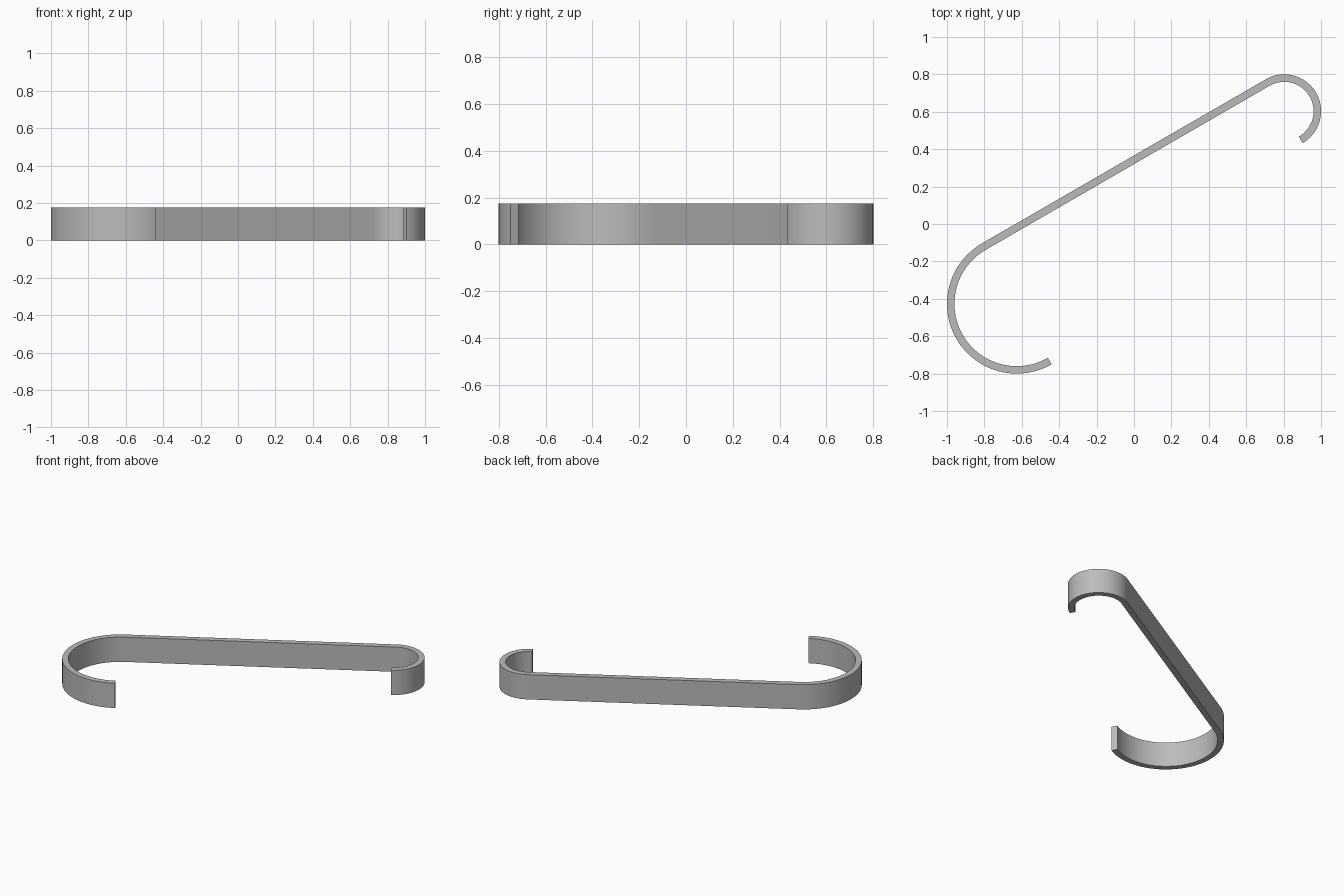
import bpy
import bmesh
from math import cos, sin, radians

cube = bpy.data.objects.get("Cube")
if cube:
    bpy.data.objects.remove(cube, do_unlink=True)

HEIGHT = 0.176
THICK = 0.04
STEPS = 48
BIG, SMALL = 0.373, 0.197          # outer radii of the two hooks


def arc(center, radius, start, end):
    """Points along a circular arc, angles in degrees."""
    angles = [radians(start + (end - start) * i / STEPS) for i in range(STEPS + 1)]
    return [(center[0] + radius * cos(a), center[1] + radius * sin(a)) for a in angles]


def strip_side(inset):
    """One side of the strip: large hook, straight shank, small hook."""
    large = arc((BIG - 1, BIG - 0.8), BIG - inset, -60, -240)
    small = arc((1 - SMALL, 0.8 - SMALL), SMALL - inset, 120, -60)
    return large + small


# Plain grey metal
grey = bpy.data.materials.new("grey metal")
grey.use_nodes = True
color = (0.5, 0.5, 0.5, 1)
grey.diffuse_color = color
grey.node_tree.nodes["Principled BSDF"].inputs["Base Color"].default_value = color

# Flat bent strip, extruded upward
bm = bmesh.new()
outer = [bm.verts.new((x, y, 0)) for x, y in strip_side(0)]
inner = [bm.verts.new((x, y, 0)) for x, y in strip_side(THICK)]
for i in range(len(outer) - 1):
    bm.faces.new((outer[i], outer[i + 1], inner[i + 1], inner[i]))
result = bmesh.ops.extrude_face_region(bm, geom=bm.faces[:])
top = [v for v in result["geom"] if isinstance(v, bmesh.types.BMVert)]
bmesh.ops.translate(bm, verts=top, vec=(0, 0, HEIGHT))
bmesh.ops.recalc_face_normals(bm, faces=bm.faces[:])

mesh = bpy.data.meshes.new("s_hook")
bm.to_mesh(mesh)
bm.free()
mesh.materials.append(grey)
hook = bpy.data.objects.new("s_hook", mesh)
bpy.context.collection.objects.link(hook)

# Smooth bends with crisp strip edges
bpy.ops.object.select_all(action="DESELECT")
hook.select_set(True)
bpy.context.view_layer.objects.active = hook
bpy.ops.object.shade_smooth_by_angle(angle=radians(30))
